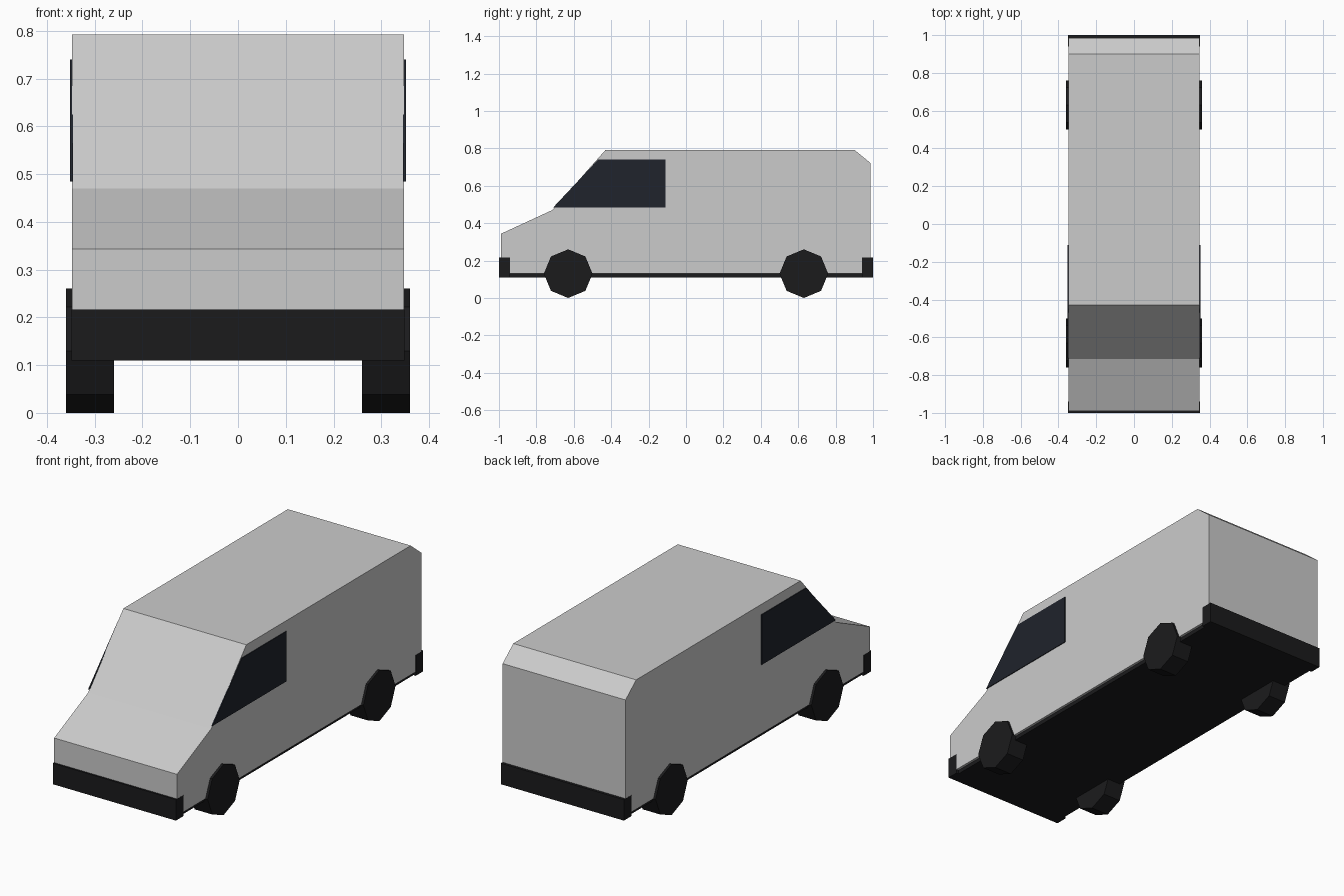
import bpy, bmesh, math

if "Cube" in bpy.data.objects:
    bpy.data.objects.remove(bpy.data.objects["Cube"])

def material(name, color):
    m = bpy.data.materials.new(name)
    m.diffuse_color = (*color, 1)
    m.use_nodes = True
    m.node_tree.nodes["Principled BSDF"].inputs["Base Color"].default_value = m.diffuse_color
    return m

BLACK = material("black_trim", (0.011, 0.011, 0.012))
GLASS = material("dark_glass", (0.014, 0.017, 0.025))

def extrude_profile(name, profile, x0, x1, mat=None):
    """Solid from a (y, z) outline swept along x."""
    bm = bmesh.new()
    face = bm.faces.new([bm.verts.new((x0, y, z)) for y, z in profile])
    ext = bmesh.ops.extrude_face_region(bm, geom=[face])
    verts = [g for g in ext["geom"] if isinstance(g, bmesh.types.BMVert)]
    bmesh.ops.translate(bm, verts=verts, vec=(x1 - x0, 0, 0))
    bmesh.ops.recalc_face_normals(bm, faces=bm.faces)
    mesh = bpy.data.meshes.new(name)
    bm.to_mesh(mesh)
    bm.free()
    obj = bpy.data.objects.new(name, mesh)
    bpy.context.collection.objects.link(obj)
    if mat:
        mesh.materials.append(mat)
    return obj

def rect(y0, y1, z0, z1):
    return [(y0, z0), (y1, z0), (y1, z1), (y0, z1)]

W = 0.348

# Van shell
extrude_profile("body", [(-0.99, 0.13), (-0.99, 0.343), (-0.715, 0.47), (-0.43, 0.792),
                         (0.90, 0.792), (0.986, 0.722), (0.986, 0.13)], -W, W)

# Underbody and bumpers
extrude_profile("underbody", rect(-0.98, 0.98, 0.11, 0.135), -0.335, 0.335, BLACK)
extrude_profile("front_bumper", rect(-1.0, -0.94, 0.11, 0.217), -W - 0.0005, W + 0.0005, BLACK)
extrude_profile("rear_bumper", rect(0.94, 1.0, 0.11, 0.217), -W - 0.0005, W + 0.0005, BLACK)

# Cab windows and octagonal wheels on both sides
window = [(-0.71, 0.484), (-0.11, 0.484), (-0.11, 0.74), (-0.47, 0.74)]
for side, s in (("left", -1), ("right", 1)):
    extrude_profile(f"{side}_window", window, s * 0.346, s * 0.352, GLASS)
    for end, yc in (("front", -0.63), ("rear", 0.63)):
        octagon = [(yc + 0.13 * math.sin(i * math.pi / 4),
                    0.13 + 0.13 * math.cos(i * math.pi / 4)) for i in range(8)]
        extrude_profile(f"{end}_{side}_wheel", octagon, s * 0.26, s * 0.36, BLACK)
